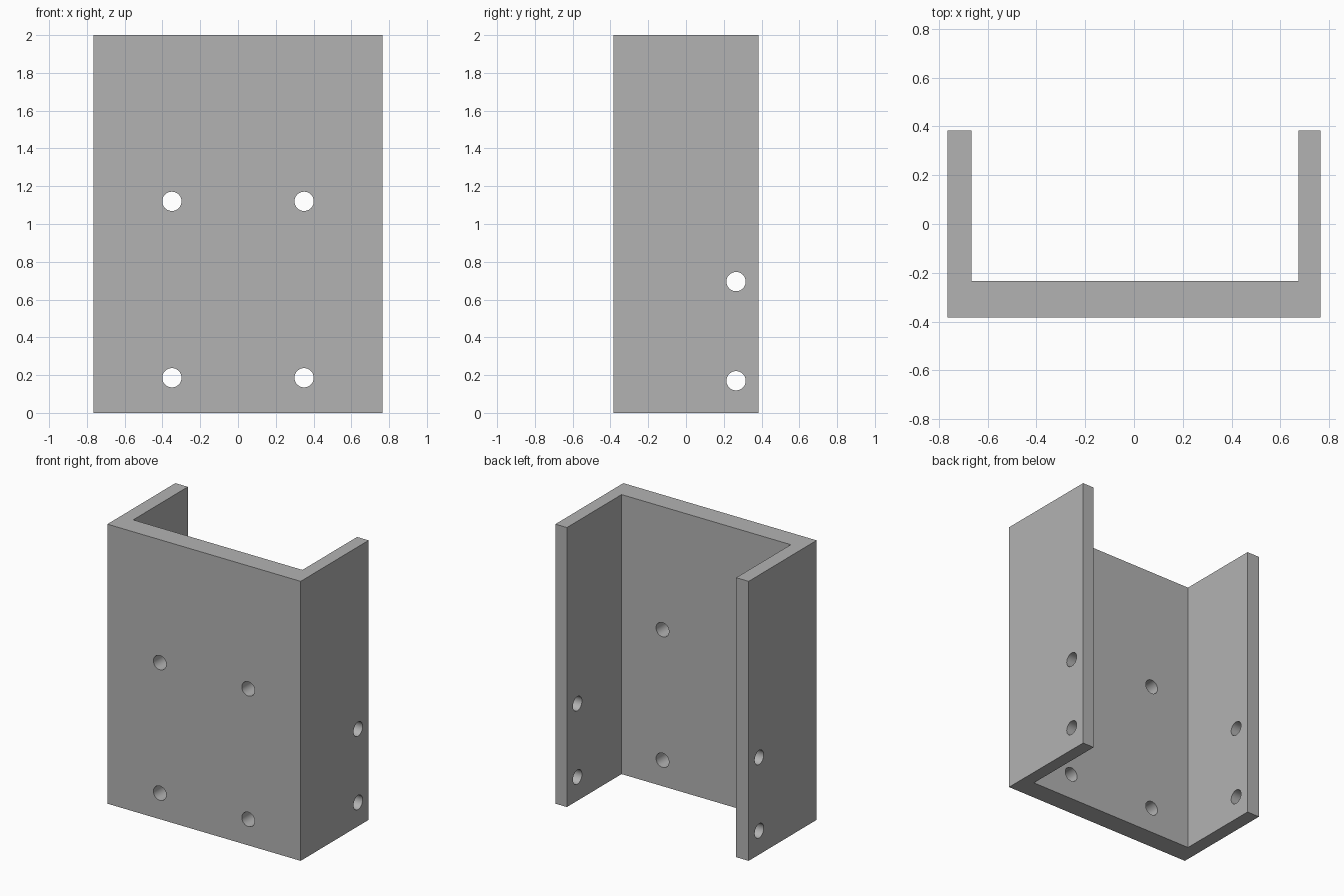
import bpy, bmesh, math
from mathutils import Matrix

cube = bpy.data.objects.get("Cube")
if cube:
    bpy.data.objects.remove(cube, do_unlink=True)

HEIGHT = 2.0
HOLE_RADIUS = 0.051

grey = bpy.data.materials.new("plain grey")
grey.use_nodes = True
colour = (0.45, 0.45, 0.45, 1)
grey.diffuse_color = colour
grey.node_tree.nodes["Principled BSDF"].inputs["Base Color"].default_value = colour


def make_object(name, bm):
    mesh = bpy.data.meshes.new(name)
    bmesh.ops.recalc_face_normals(bm, faces=bm.faces)
    bm.to_mesh(mesh)
    bm.free()
    mesh.materials.append(grey)
    obj = bpy.data.objects.new(name, mesh)
    bpy.context.collection.objects.link(obj)
    return obj


# U-shaped channel: a thick front plate with two side walls
profile = [(-0.765, -0.384), (0.765, -0.384), (0.765, 0.384), (0.674, 0.384),
           (0.674, -0.234), (-0.666, -0.234), (-0.666, 0.384), (-0.765, 0.384)]
bm = bmesh.new()
base = bm.faces.new([bm.verts.new((x, y, 0)) for x, y in profile])
extruded = bmesh.ops.extrude_face_region(bm, geom=[base], use_keep_orig=True)
top = [v for v in extruded["geom"] if isinstance(v, bmesh.types.BMVert)]
bmesh.ops.translate(bm, verts=top, vec=(0, 0, HEIGHT))
bracket = make_object("channel_bracket", bm)

# Drills: four through the front plate, two across both side walls
bm = bmesh.new()


def drill(location, axis, length):
    matrix = Matrix.Translation(location) @ Matrix.Rotation(math.pi / 2, 4, axis)
    bmesh.ops.create_cone(bm, cap_ends=True, segments=48, radius1=HOLE_RADIUS,
                          radius2=HOLE_RADIUS, depth=length, matrix=matrix)


for z in (0.186, 1.12):
    for x in (-0.35, 0.35):
        drill((x, -0.31, z), 'X', 0.3)
for z in (0.17, 0.695):
    drill((0, 0.265, z), 'Y', 2)
drills = make_object("hole_drills", bm)
drills.hide_render = True

cut = bracket.modifiers.new("bolt_holes", 'BOOLEAN')
cut.operation = 'DIFFERENCE'
cut.solver = 'EXACT'
cut.object = drills

# Apply the holes, then smooth only their round walls
bpy.ops.object.select_all(action='DESELECT')
bracket.select_set(True)
bpy.context.view_layer.objects.active = bracket
bpy.ops.object.modifier_apply(modifier=cut.name)
bpy.data.objects.remove(drills, do_unlink=True)
bpy.ops.object.shade_smooth_by_angle(angle=math.radians(30))
